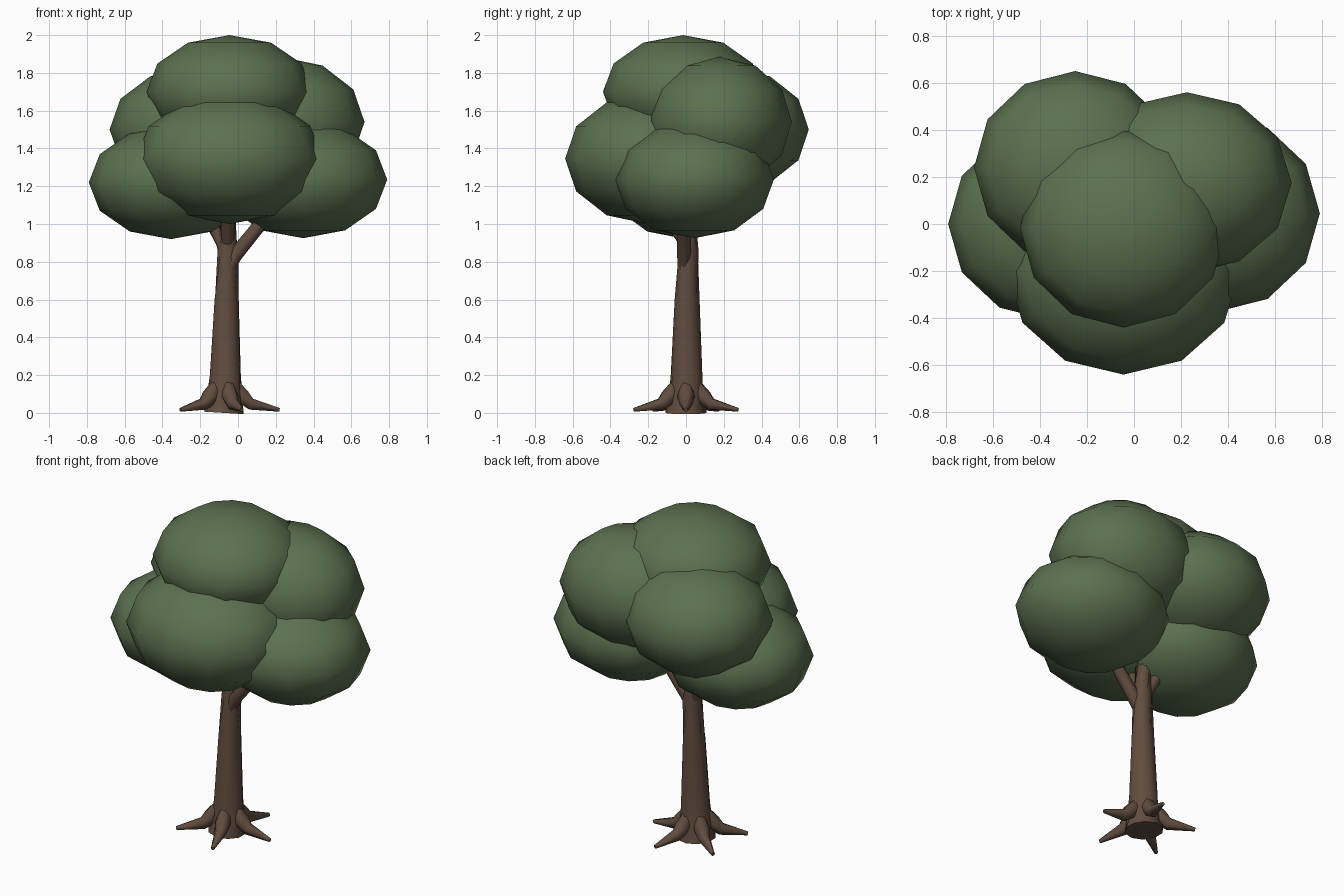
import bpy, bmesh, math
from mathutils import Vector

cube = bpy.data.objects.get("Cube")
if cube:
    bpy.data.objects.remove(cube, do_unlink=True)


def material(name, rgb):
    mat = bpy.data.materials.new(name)
    mat.use_nodes = True
    mat.diffuse_color = (*rgb, 1)
    mat.node_tree.nodes["Principled BSDF"].inputs["Base Color"].default_value = (*rgb, 1)
    return mat


LEAF = material("leaf_green", (0.105, 0.165, 0.08))
BARK = material("bark_brown", (0.12, 0.073, 0.05))


def tube(name, path, sides):
    """Closed tapering tube through (x, y, z, radius) points."""
    bm = bmesh.new()
    points = [Vector(p[:3]) for p in path]
    rings = []
    for i, p in enumerate(points):
        tangent = points[min(i + 1, len(points) - 1)] - points[max(i - 1, 0)]
        turn = tangent.to_track_quat('Z', 'Y')
        ring = []
        for k in range(sides):
            a = math.tau * k / sides
            offset = Vector((math.cos(a), math.sin(a), 0)) * path[i][3]
            ring.append(bm.verts.new(p + turn @ offset))
        rings.append(ring)
    for low, high in zip(rings, rings[1:]):
        for k in range(sides):
            n = (k + 1) % sides
            bm.faces.new((low[k], low[n], high[n], high[k]))
    bm.faces.new(rings[0][::-1])
    bm.faces.new(rings[-1])
    bmesh.ops.recalc_face_normals(bm, faces=bm.faces)
    mesh = bpy.data.meshes.new(name)
    bm.to_mesh(mesh)
    bm.free()
    mesh.materials.append(BARK)
    obj = bpy.data.objects.new(name, mesh)
    bpy.context.collection.objects.link(obj)
    bpy.ops.object.select_all(action='DESELECT')
    obj.select_set(True)
    bpy.context.view_layer.objects.active = obj
    bpy.ops.object.shade_smooth_by_angle(angle=math.radians(62))


def foliage(name, center, radii):
    """Squashed low-poly leaf clump."""
    bpy.ops.mesh.primitive_uv_sphere_add(segments=12, ring_count=6, radius=1, location=center)
    obj = bpy.context.object
    obj.name = name
    obj.scale = radii
    obj.data.materials.append(LEAF)
    bpy.ops.object.shade_smooth()


# Trunk, leaning a little and tapering
tube("trunk", [(-0.075, 0, 0, 0.11), (-0.07, 0, 0.08, 0.095), (-0.067, 0.003, 0.2, 0.084),
               (-0.06, 0.006, 0.6, 0.066), (-0.053, 0.012, 0.85, 0.056),
               (-0.055, 0.015, 1.15, 0.045)], 10)

# Branches reaching into the crown
tube("left_branch", [(-0.05, -0.01, 0.76, 0.03), (-0.015, -0.01, 0.835, 0.038),
                     (0.2, -0.01, 1.1, 0.034)], 8)
tube("right_branch", [(-0.06, 0.01, 0.8, 0.03), (-0.085, 0.02, 0.9, 0.034),
                      (-0.2, 0.06, 1.12, 0.03)], 8)
tube("front_branch", [(-0.055, 0, 0.89, 0.03), (-0.055, -0.04, 0.96, 0.036),
                      (-0.055, -0.14, 1.12, 0.034)], 8)

# Five roots spread evenly around the base
for i in range(5):
    a = math.tau * i / 5
    profile = [(0.055, 0.145, 0.034), (0.095, 0.085, 0.046), (0.14, 0.046, 0.035),
               (0.29, 0.016, 0.011)]
    tube(f"root_{i + 1}", [(-0.07 + d * math.cos(a), d * math.sin(a), z, r)
                           for d, z, r in profile], 6)

# Crown
foliage("top_foliage", (-0.045, -0.015, 1.70), (0.44, 0.425, 0.30))
foliage("front_foliage", (-0.045, -0.20, 1.345), (0.495, 0.44, 0.345))
foliage("lower_right_foliage", (-0.355, 0.0, 1.22), (0.435, 0.41, 0.30))
foliage("lower_left_foliage", (0.345, 0.045, 1.235), (0.445, 0.42, 0.31))
foliage("back_right_foliage", (-0.25, 0.24, 1.50), (0.43, 0.41, 0.325))
foliage("back_left_foliage", (0.225, 0.175, 1.54), (0.445, 0.385, 0.345))
